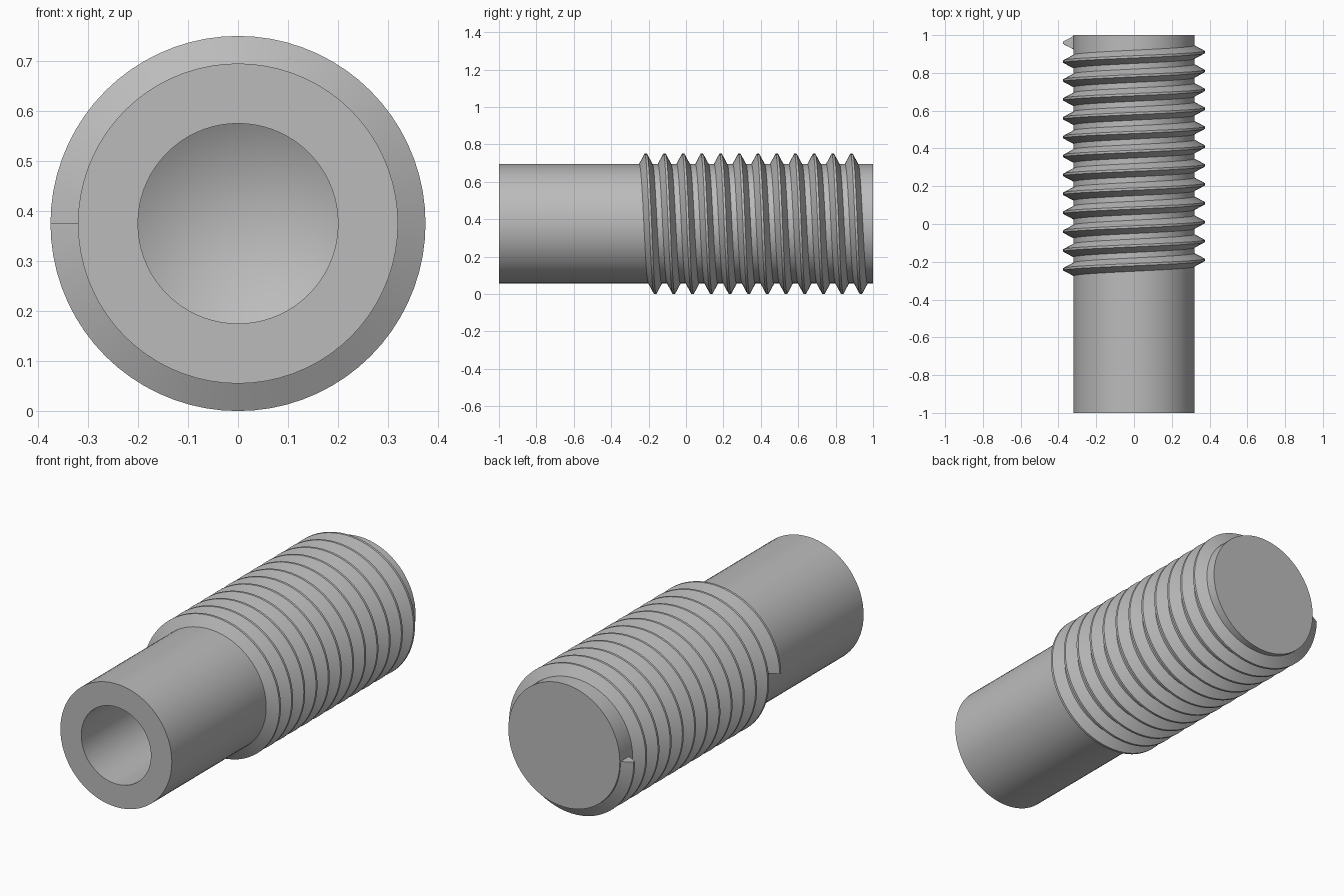
import bpy, bmesh
from math import sin, cos, pi, radians
from mathutils import Vector

cube = bpy.data.objects.get("Cube")
if cube:
    bpy.data.objects.remove(cube, do_unlink=True)

SEGMENTS = 72          # steps per turn, shared by shaft and thread
AXIS_HEIGHT = 0.375
SHAFT_RADIUS = 0.32
CREST_RADIUS = 0.375
PITCH = 0.1
TURNS = 12

steel = bpy.data.materials.new("steel grey")
steel.use_nodes = True
GREY = (0.5, 0.5, 0.5, 1)
steel.diffuse_color = GREY
steel.node_tree.nodes["Principled BSDF"].inputs["Base Color"].default_value = GREY


def around_axis(radius, y, step):
    """Point on the shaft axis system; step 0 is at -x, turning over the top."""
    a = pi - 2 * pi * step / SEGMENTS
    return Vector((radius * cos(a), y, AXIS_HEIGHT + radius * sin(a)))


def finish(name, bm):
    bmesh.ops.recalc_face_normals(bm, faces=bm.faces)
    mesh = bpy.data.meshes.new(name)
    bm.to_mesh(mesh)
    bm.free()
    mesh.materials.append(steel)
    obj = bpy.data.objects.new(name, mesh)
    bpy.context.collection.objects.link(obj)
    bpy.ops.object.select_all(action="DESELECT")
    obj.select_set(True)
    bpy.context.view_layer.objects.active = obj
    bpy.ops.object.shade_smooth_by_angle(angle=radians(30))
    return obj


# Shaft with a blind drilled bore ending in a cone
bm = bmesh.new()
profile = [(SHAFT_RADIUS, 1), (SHAFT_RADIUS, -1), (0.2, -1), (0.2, 0)]
rings = [[bm.verts.new(around_axis(r, y, s)) for s in range(SEGMENTS)]
         for r, y in profile]
drill_tip = bm.verts.new((0, 0.115, AXIS_HEIGHT))
bm.faces.new(rings[0])
for s in range(SEGMENTS):
    n = (s + 1) % SEGMENTS
    for a, b in zip(rings, rings[1:]):
        bm.faces.new((a[s], a[n], b[n], b[s]))
    bm.faces.new((rings[-1][s], rings[-1][n], drill_tip))
finish("shaft", bm)

# Helical thread: a ridge section swept along the shaft, capped at both ends
bm = bmesh.new()
ridge = [(SHAFT_RADIUS - 0.005, -0.038), (CREST_RADIUS, -0.006),
         (CREST_RADIUS, 0.006), (SHAFT_RADIUS - 0.005, 0.038)]
sections = []
for s in range(TURNS * SEGMENTS + 1):
    y = -0.24 + PITCH * s / SEGMENTS
    sections.append([bm.verts.new(around_axis(r, y + dy, s)) for r, dy in ridge])
for a, b in zip(sections, sections[1:]):
    for i in range(4):
        j = (i + 1) % 4
        bm.faces.new((a[i], a[j], b[j], b[i]))
bm.faces.new(sections[0])
bm.faces.new(sections[-1])
finish("thread", bm)
